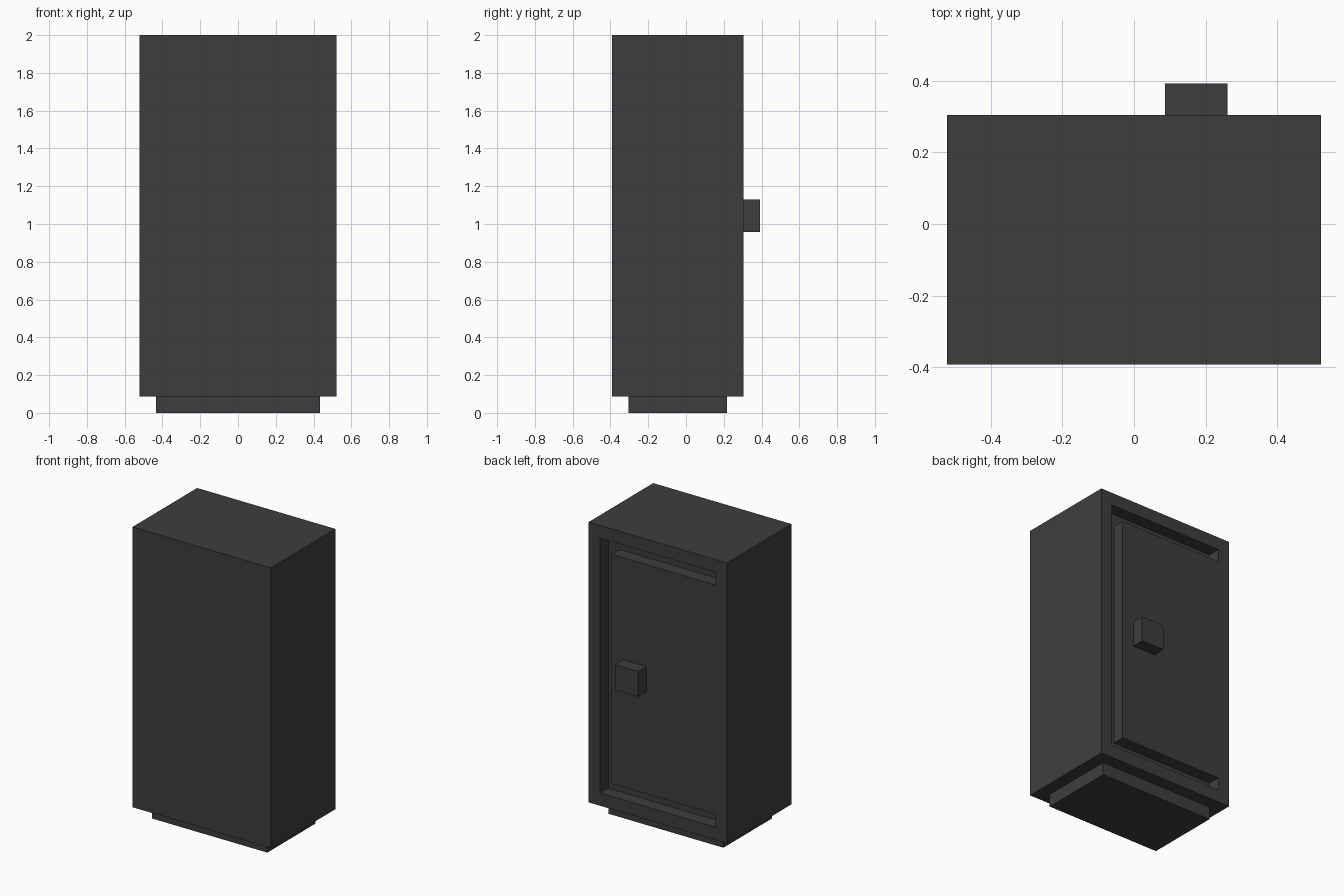
import bpy, bmesh

if "Cube" in bpy.data.objects:
    bpy.data.objects.remove(bpy.data.objects["Cube"], do_unlink=True)

U = 2 / 23  # one block unit; the cabinet is 23 units tall

mat = bpy.data.materials.new("dark grey metal")
mat.use_nodes = True
colour = (0.048, 0.048, 0.048, 1)
mat.diffuse_color = colour
mat.node_tree.nodes["Principled BSDF"].inputs["Base Color"].default_value = colour


def prism(name, outline, y0, y1):
    """Extrude an (x, z) outline from y0 to y1, all in block units."""
    bm = bmesh.new()
    face = bm.faces.new([bm.verts.new((x * U, y0 * U, z * U)) for x, z in outline])
    side = bmesh.ops.extrude_face_region(bm, geom=[face])
    verts = [v for v in side["geom"] if isinstance(v, bmesh.types.BMVert)]
    bmesh.ops.translate(bm, verts=verts, vec=(0, (y1 - y0) * U, 0))
    bmesh.ops.recalc_face_normals(bm, faces=bm.faces)
    mesh = bpy.data.meshes.new(name)
    bm.to_mesh(mesh)
    bm.free()
    mesh.materials.append(mat)
    ob = bpy.data.objects.new(name, mesh)
    bpy.context.collection.objects.link(ob)
    return ob


def box(name, x0, x1, y0, y1, z0, z1):
    return prism(name, [(x0, z0), (x1, z0), (x1, z1), (x0, z1)], y0, y1)


# Plinth, cabinet and door handle
box("plinth", -5, 5, -3.5, 2.5, 0, 1)
cabinet = box("cabinet", -6, 6, -4.5, 3.5, 1, 23)
box("door_handle", 1, 3, 3.5, 4.5, 11, 13)

# Groove around three sides of the door; the hinge side stays flush
cutter = prism("door_groove_cutter",
               [(-5, 2), (5, 2), (5, 22), (-5, 22),
                (-5, 21), (4, 21), (4, 3), (-5, 3)], 2.5, 4)
cutter.hide_render = True
cutter.hide_set(True)
groove = cabinet.modifiers.new("door_groove", "BOOLEAN")
groove.operation = "DIFFERENCE"
groove.solver = "EXACT"
groove.object = cutter

# Apply the cut and drop the cutter
bpy.context.view_layer.objects.active = cabinet
bpy.ops.object.modifier_apply(modifier=groove.name)
bpy.data.objects.remove(cutter, do_unlink=True)
